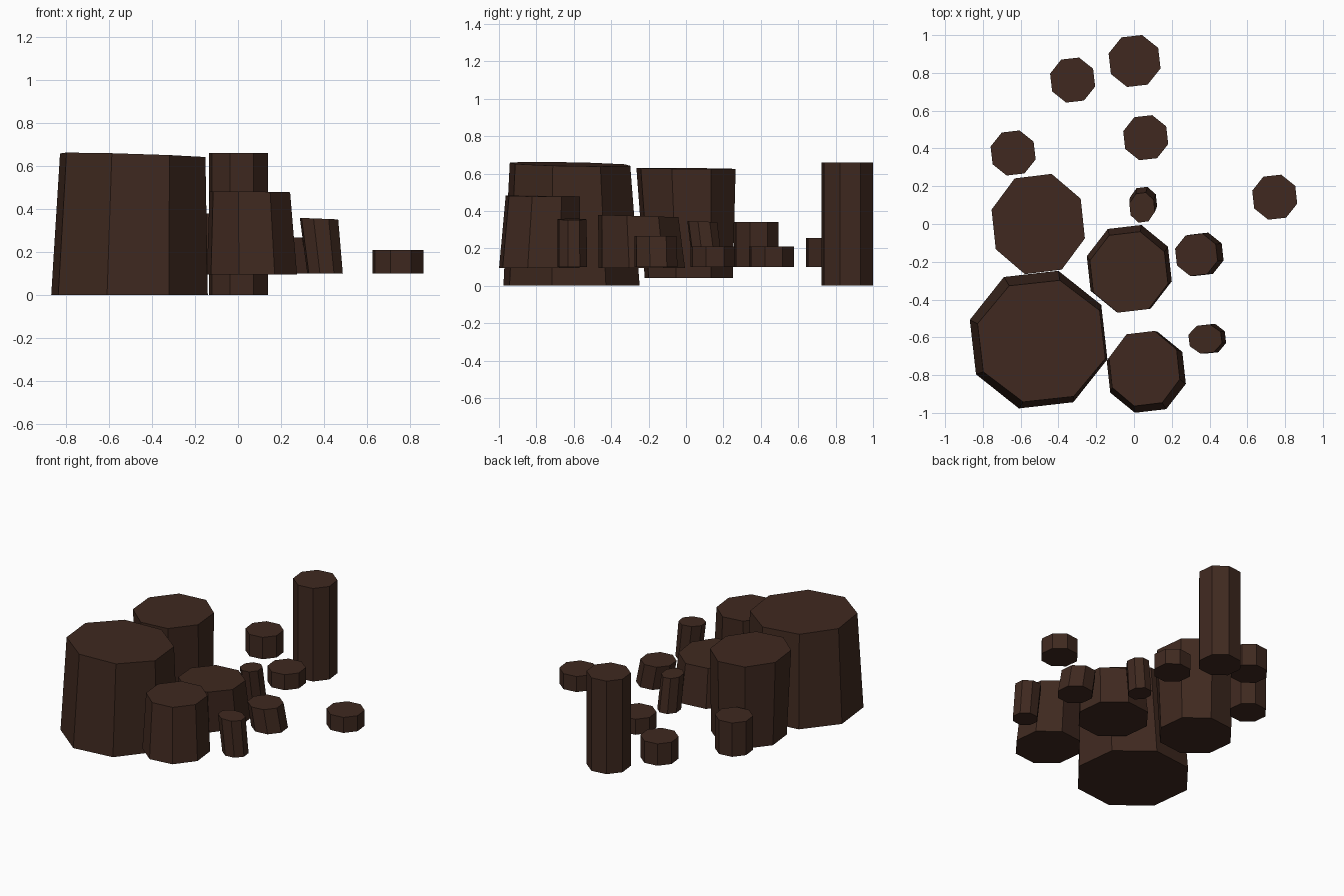
import bpy, math

if "Cube" in bpy.data.objects:
    bpy.data.objects.remove(bpy.data.objects["Cube"])

mat = bpy.data.materials.new("dark_rock")
mat.diffuse_color = (0.05, 0.022, 0.014, 1)
mat.use_nodes = True
mat.node_tree.nodes["Principled BSDF"].inputs["Base Color"].default_value = mat.diffuse_color
PHASE = math.radians(29)


def column(name, base, z0, top=None, z1=0.2, tilt=(0, 0)):
    """Eight-sided column; base/top = (x, y, rx, ry), tilt = slope of the cap."""
    top = top or base
    angles = [PHASE + i * math.pi / 4 for i in range(8)]
    verts = [(base[0] + base[2] * math.cos(a), base[1] + base[3] * math.sin(a), z0)
             for a in angles]
    for a in angles:
        dx, dy = top[2] * math.cos(a), top[3] * math.sin(a)
        verts.append((top[0] + dx, top[1] + dy, z1 + tilt[0] * dx + tilt[1] * dy))
    faces = [tuple(range(7, -1, -1)), tuple(range(8, 16))]
    faces += [(i, (i + 1) % 8, 8 + (i + 1) % 8, 8 + i) for i in range(8)]
    me = bpy.data.meshes.new(name)
    me.from_pydata(verts, [], faces)
    me.materials.append(mat)
    ob = bpy.data.objects.new(name, me)
    bpy.context.collection.objects.link(ob)
    return ob


# Main cluster of tapered, leaning columns
column("large_column", (-.505, -.612, .379, .379), 0,
       (-.49, -.62, .352, .335), .65, (-.03, -.02))
column("back_left_column", (-.505, .015, .245, .245), .04,
       (-.507, 0, .257, .276), .627, (-.01, -.01))
column("centre_column", (-.025, -.237, .234, .241), .095,
       (-.027, -.255, .215, .223), .373, (0, -.03))
column("front_column", (.065, -.785, .218, .223), .095,
       (.055, -.765, .195, .207), .479, (-.01, -.01))
column("right_column", (.36, -.16, .119, .119), .1,
       (.33, -.163, .117, .117), .267)
column("front_right_slim_column", (.405, -.607, .086, .082), .1,
       (.377, -.609, .093, .08), .355, (-.04, 0))
column("small_leaning_column", (.05, .117, .075, .083), .1,
       (.043, .087, .07, .083), .343, (0, -.03))

# Scattered upright columns: x, y, radius, bottom, top
for name, x, y, r, z0, z1 in [
    ("inner_stump", .062, .457, .124, .1, .21),
    ("far_right_stump", .745, .142, .124, .1, .21),
    ("left_stump", -.64, .376, .124, .1, .34),
    ("back_left_stump", -.325, .762, .124, .1, .255),
    ("tall_back_column", .003, .863, .143, 0, .66),
]:
    column(name, (x, y, r, r), z0, z1=z1)
